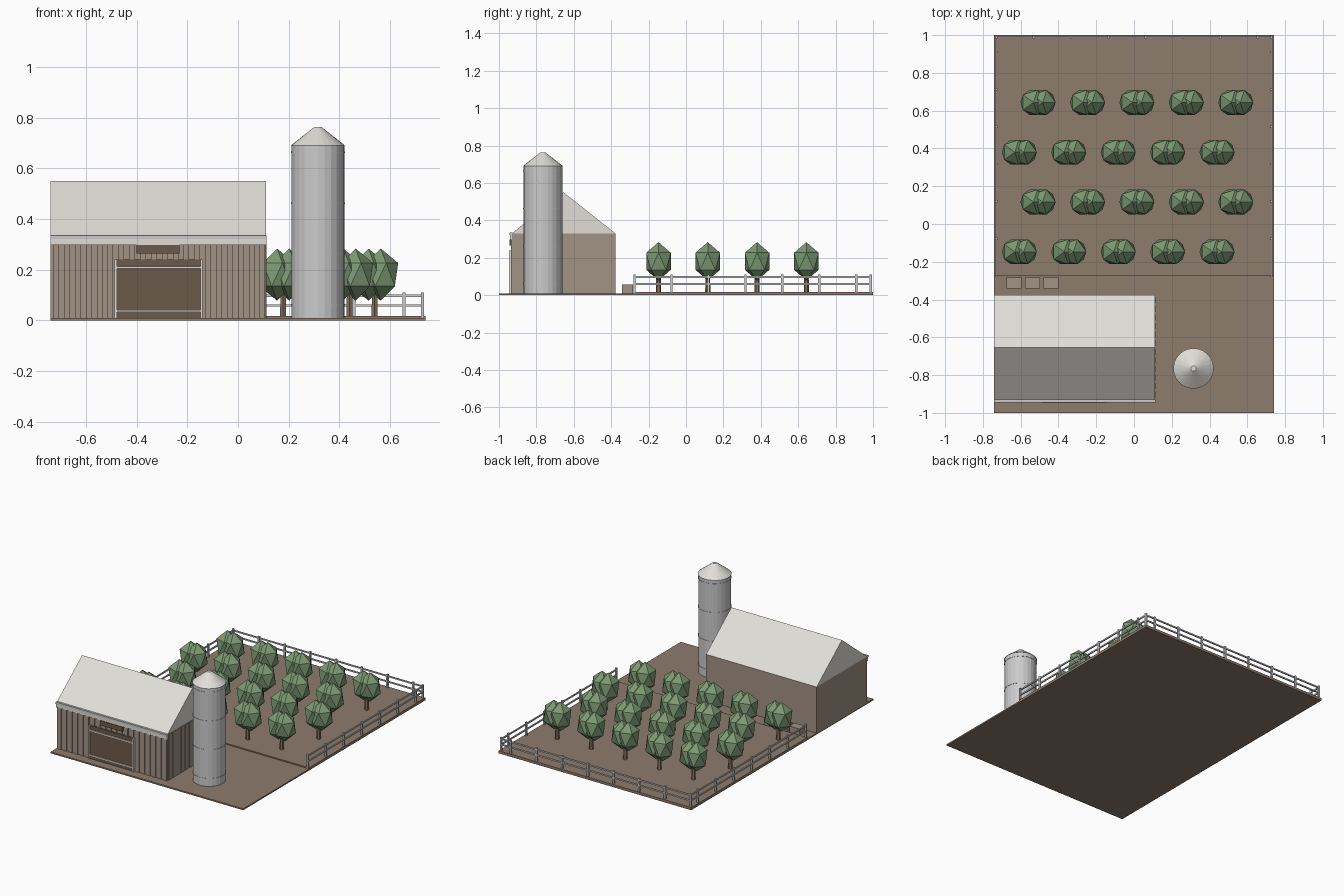
import bpy, bmesh, math
from mathutils import Matrix

if "Cube" in bpy.data.objects:
    bpy.data.objects.remove(bpy.data.objects["Cube"])


def material(name, rgb):
    m = bpy.data.materials.new(name)
    m.diffuse_color = (*rgb, 1)
    m.use_nodes = True
    m.node_tree.nodes["Principled BSDF"].inputs["Base Color"].default_value = m.diffuse_color
    return m


SOIL = material("soil", (0.27, 0.20, 0.15))
WOOD = material("weathered_wood", (0.36, 0.29, 0.23))
DARK = material("dark_wood", (0.15, 0.10, 0.07))
PALE = material("pale_roof", (0.75, 0.73, 0.68))
LEAF = material("leaves", (0.20, 0.32, 0.17))
BARK = material("bark", (0.25, 0.17, 0.11))


def finish(name, bm, mat=None):
    bmesh.ops.recalc_face_normals(bm, faces=bm.faces)
    me = bpy.data.meshes.new(name)
    bm.to_mesh(me)
    bm.free()
    ob = bpy.data.objects.new(name, me)
    bpy.context.collection.objects.link(ob)
    if mat:
        me.materials.append(mat)
    return ob


def add_box(bm, x0, x1, y0, y1, z0, z1):
    m = Matrix.Translation(((x0 + x1) / 2, (y0 + y1) / 2, (z0 + z1) / 2))
    bmesh.ops.create_cube(bm, size=1, matrix=m @ Matrix.Diagonal((x1 - x0, y1 - y0, z1 - z0, 1)))


def boxes(name, items, mat=None):
    bm = bmesh.new()
    for b in items:
        add_box(bm, *b)
    return finish(name, bm, mat)


def add_cone(bm, x, y, z0, z1, r0, r1, sides):
    m = Matrix.Translation((x, y, (z0 + z1) / 2))
    bmesh.ops.create_cone(bm, cap_ends=True, segments=sides, radius1=r0, radius2=r1,
                          depth=z1 - z0, matrix=m)


# Ground and raised orchard field
boxes("ground", [(-0.74, 0.74, -1, 1, 0, 0.01)], SOIL)
boxes("orchard_field", [(-0.74, 0.74, -0.275, 1, 0.005, 0.018)], SOIL)

# Barn walls with battens on the front and right end
X0, X1, Y0, Y1 = -0.74, 0.11, -0.93, -0.377
boxes("barn_walls", [(X0, X1, Y0, Y1, 0.003, 0.33)], WOOD)
battens = []
for i in range(20):
    x = X0 + 0.012 + i * 0.0428
    if -0.49 < x < -0.145:
        battens.append((x, x + 0.022, Y0 - 0.006, Y0 + 0.002, 0.24, 0.30))
    else:
        battens.append((x, x + 0.022, Y0 - 0.006, Y0 + 0.002, 0.01, 0.30))
boxes("front_battens", battens, WOOD)
boxes("end_battens", [(X1 - 0.002, X1 + 0.003, Y0 + 0.01 + i * 0.0455, Y0 + 0.042 + i * 0.0455, 0.01, 0.328)
                      for i in range(12)], WOOD)

# Roof: triangular prism
bm = bmesh.new()
profile = [(Y0 - 0.002, 0.33), (Y1, 0.33), (-0.655, 0.55)]
face = bm.faces.new([bm.verts.new((X0, y, z)) for y, z in profile])
ext = bmesh.ops.extrude_face_region(bm, geom=[face])["geom"]
bmesh.ops.translate(bm, vec=(X1 - X0, 0, 0), verts=[v for v in ext if isinstance(v, bmesh.types.BMVert)])
# the starting face is kept as the left gable
finish("barn_roof", bm, PALE)
boxes("eave_board", [(X0, X1 + 0.003, -0.942, Y0, 0.298, 0.322)], PALE)
boxes("eave_gutter", [(X0, X1 + 0.003, -0.944, Y0, 0.322, 0.335)])

# Barn door, frame and plain board above it
boxes("barn_door", [(-0.48, -0.145, -0.94, Y0, 0.01, 0.24)], DARK)
boxes("door_frame", [(-0.486, -0.478, -0.947, Y0, 0.01, 0.24),
                     (-0.148, -0.14, -0.947, Y0, 0.01, 0.24),
                     (-0.48, -0.145, -0.947, Y0, 0.205, 0.213),
                     (-0.48, -0.145, -0.947, Y0, 0.033, 0.041)], PALE)
boxes("door_board", [(-0.40, -0.23, -0.944, Y0, 0.265, 0.297)], DARK)

# Silo
SX, SY = 0.315, -0.765
bm = bmesh.new()
add_cone(bm, SX, SY, 0.003, 0.69, 0.104, 0.104, 24)
finish("silo_body", bm)
bm = bmesh.new()
for z in (0.06, 0.26, 0.46, 0.66):
    add_cone(bm, SX, SY, z, z + 0.006, 0.106, 0.106, 24)
finish("silo_bands", bm)
bm = bmesh.new()
add_cone(bm, SX, SY, 0.69, 0.763, 0.107, 0.014, 24)
finish("silo_cap", bm, PALE)

# Hay bales behind the barn
boxes("bales", [(x, x + 0.08, -0.342, -0.284, 0.01, 0.056) for x in (-0.675, -0.578, -0.48)], WOOD)

# Orchard: four staggered rows of five trees, each crown two low-poly lobes
crowns, trunks = bmesh.new(), bmesh.new()
for row in range(4):
    y = -0.147 + row * 0.2635
    for col in range(5):
        x = (-0.607 if row % 2 == 0 else -0.508) + col * 0.2617
        add_cone(trunks, x, y, 0.012, 0.13, 0.014, 0.012, 6)
        for dx in (-0.024, 0.024):
            m = Matrix.Translation((x + dx, y, 0.181)) @ Matrix.Diagonal((1, 1, 1.33, 1))
            bmesh.ops.create_icosphere(crowns, subdivisions=1, radius=0.077, matrix=m)
finish("tree_crowns", crowns, LEAF)
finish("tree_trunks", trunks, BARK)

# Fence around three sides of the orchard
F, B, S = 0.728, 0.988, -0.28
posts = []
for y in [S + 0.005 + i * 0.1975 for i in range(7)] + [B]:
    posts += [(s * F - 0.006, s * F + 0.006, y - 0.006, y + 0.006, 0.01, 0.11) for s in (-1, 1)]
for i in range(1, 8):
    x = -F + i * 0.1975
    posts.append((x - 0.006, x + 0.006, B - 0.006, B + 0.006, 0.01, 0.11))
boxes("fence_posts", posts)
rails = []
for z in (0.055, 0.093):
    rails += [(s * F - 0.004, s * F + 0.004, S, B, z, z + 0.009) for s in (-1, 1)]
    rails.append((-F, F, B - 0.004, B + 0.004, z, z + 0.009))
boxes("fence_rails", rails)
